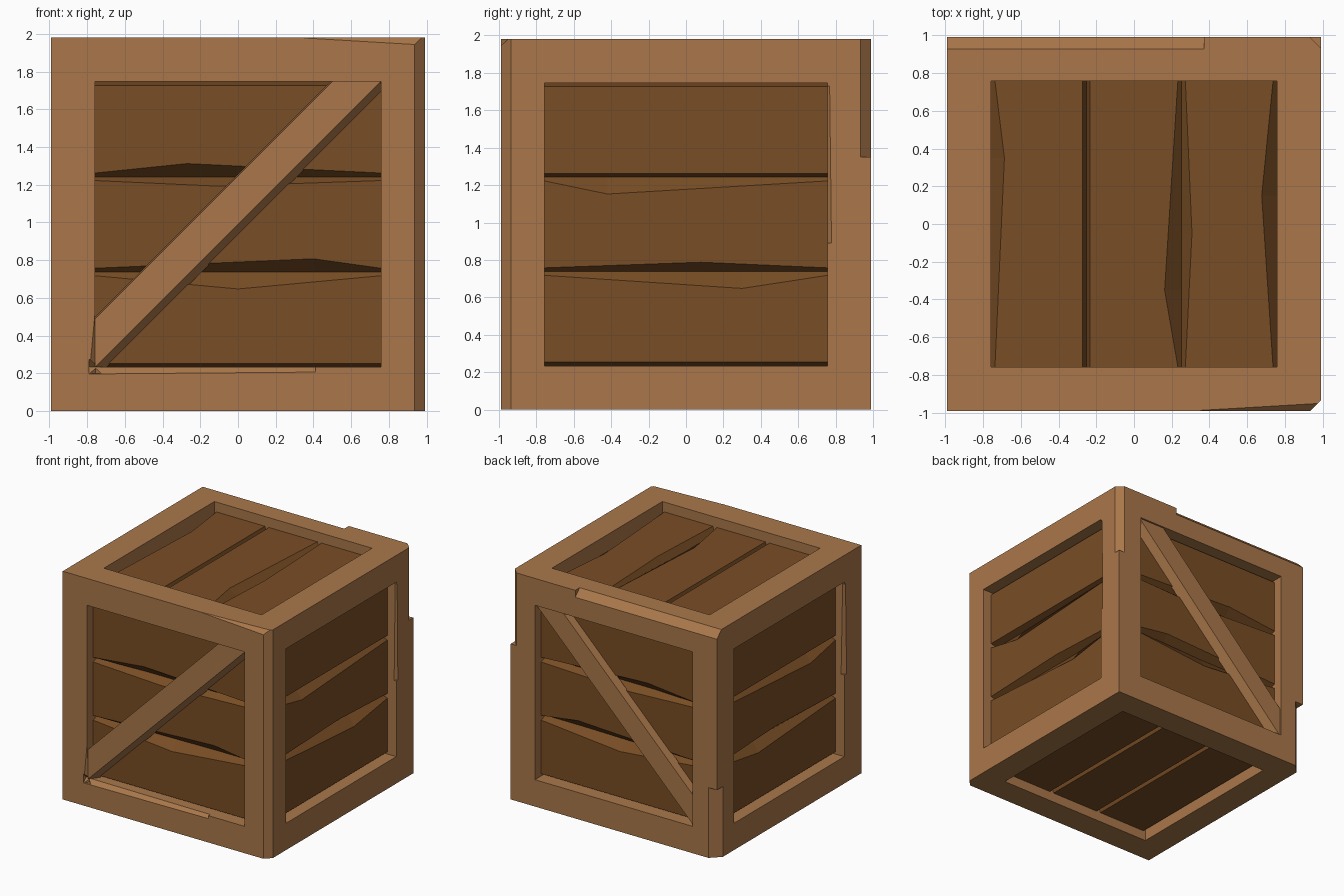
import bpy, bmesh, math
from mathutils import Vector, Matrix

if "Cube" in bpy.data.objects:
    bpy.data.objects.remove(bpy.data.objects["Cube"], do_unlink=True)

HALF = 0.99        # half size of the crate
OPEN = 0.757       # half size of each framed opening
CENTRE = Vector((0, 0, HALF))
X, Y, Z = Vector((1, 0, 0)), Vector((0, 1, 0)), Vector((0, 0, 1))


def material(name, colour):
    mat = bpy.data.materials.new(name)
    mat.use_nodes = True
    mat.diffuse_color = (*colour, 1)
    mat.node_tree.nodes["Principled BSDF"].inputs["Base Color"].default_value = (*colour, 1)
    return mat


frame_wood = material("light frame wood", (0.40, 0.185, 0.068))
plank_wood = material("dark plank wood", (0.19, 0.075, 0.018))


def make_object(name, bm, mat=None):
    bmesh.ops.recalc_face_normals(bm, faces=bm.faces)
    mesh = bpy.data.meshes.new(name)
    bm.to_mesh(mesh)
    bm.free()
    obj = bpy.data.objects.new(name, mesh)
    bpy.context.collection.objects.link(obj)
    if mat:
        mesh.materials.append(mat)
    return obj


def box(name, size, mat=None):
    bm = bmesh.new()
    bmesh.ops.create_cube(bm, size=1)
    bmesh.ops.scale(bm, vec=size, verts=bm.verts)
    bmesh.ops.translate(bm, vec=CENTRE, verts=bm.verts)
    return make_object(name, bm, mat)


def cut(target, cutter):
    cutter.hide_render = True
    mod = target.modifiers.new("cut", "BOOLEAN")
    mod.operation, mod.solver, mod.object = "DIFFERENCE", "EXACT", cutter
    bpy.context.view_layer.objects.active = target
    bpy.ops.object.modifier_apply(modifier=mod.name)
    bpy.data.objects.remove(cutter, do_unlink=True)


def chip_cutter(axis, start, end, a, b, r0, r1):
    """Tapered diamond bar lying on an edge; a and b are the other two coordinates."""
    bm = bmesh.new()
    bmesh.ops.create_cone(bm, cap_ends=True, segments=4, radius1=r0, radius2=r1,
                          depth=end - start)
    mid = (start + end) / 2
    if axis == "x":
        turn, place = Matrix.Rotation(math.pi / 2, 4, "Y"), (mid, a, b)
    else:
        turn, place = Matrix.Identity(4), (a, b, mid)
    bmesh.ops.transform(bm, matrix=Matrix.Translation(CENTRE + Vector(place)) @ turn,
                        verts=bm.verts)
    return make_object("chip_cutter", bm)


def slab(name, side, front, back, w_front, w_back, mat):
    """Solid between two outlines drawn in a side's own (along, across, out) axes."""
    u, v, w = side
    bm = bmesh.new()
    rings = [[bm.verts.new(CENTRE + u * p + v * q + w * depth) for p, q in outline]
             for outline, depth in ((front, w_front), (back, w_back))]
    n = len(front)
    for ring in rings:
        bm.faces.new(ring)
    for i in range(n):
        j = (i + 1) % n
        bm.faces.new((rings[0][i], rings[0][j], rings[1][j], rings[1][i]))
    return make_object(name, bm, mat)


# Outer frame: a cube tunnelled through along each axis
frame = box("frame", (2 * HALF,) * 3, frame_wood)
for i in range(3):
    size = [2 * OPEN] * 3
    size[i] = 3
    cut(frame, box("tunnel_cutter", size))

# Worn and split frame edges
E, I = HALF + 0.002, OPEN - 0.002
chips = [
    ("z", -1.1, 1.1, E, -E, 0.058, 0.058),
    ("z", 0.36, 1.1, E, E, 0.06, 0.06),
    ("z", -1.1, -0.38, -E, E, 0.085, 0.085),
    ("x", -1.1, 0.37, E, E, 0.065, 0.065),
    ("x", 0.35, 1.1, -E, E, 0.006, 0.05),
    ("x", -0.79, 0.41, -E, -I, 0.04, 0.03),
    ("z", -0.79, -0.48, -I, -E, 0.035, 0.006),
    ("z", -0.05, 0.74, -E, -I, 0.035, 0.02),
    ("z", -0.1, 0.74, E, I, 0.025, 0.015),
]
for chip in chips:
    cut(frame, chip_cutter(*chip))

# Plank panels: each plank has (position, depth) of the notch in its lower and upper edge
WHOLE = ((0, 0.02), (0, 0.02))
front_notches = [((0, 0.02), (0, 0.09)), ((0.4, 0.07), (-0.1, 0.05)), ((-0.27, 0.07), (0, 0.02))]
side_notches = [((0, 0.02), (0.3, 0.09)), ((0.08, 0.05), (-0.42, 0.09)), WHOLE]
top_notches = [((0.35, 0.07), (0, 0.02)), ((0, 0.02), (-0.35, 0.09)), ((-0.05, 0.055), (0.15, 0.08))]
sides = {
    "front": ((X, Z, -Y), front_notches),
    "back": ((X, Z, Y), front_notches),
    "right": ((Y, Z, X), side_notches),
    "left": ((Y, Z, -X), side_notches),
    "top": ((Y, X, Z), top_notches),
    "bottom": ((Y, X, -Z), [WHOLE] * 3),
}
FACE = HALF - 0.085
width = 2 * OPEN / 3
for name, (side, notches) in sides.items():
    for k, ((ul, dl), (uu, du)) in enumerate(notches):
        low = -OPEN + k * width
        high = low + width
        outer = [(-OPEN, low + 0.02), (ul, low + dl), (OPEN, low + 0.02),
                 (OPEN, high - 0.02), (uu, high - du), (-OPEN, high - 0.02)]
        inner = [(-OPEN, low), (ul, low), (OPEN, low),
                 (OPEN, high), (uu, high), (-OPEN, high)]
        slab(f"{name}_plank_{k + 1}", side, outer, inner, FACE, FACE - 0.06, plank_wood)

# Diagonal braces on the front and back
brace_outer = [(-OPEN, -OPEN), (OPEN, OPEN), (0.5, OPEN), (-OPEN, -0.5)]
brace_inner = [(-OPEN + 0.06, -OPEN), (OPEN, OPEN - 0.06), (0.49, OPEN), (-OPEN, -0.49)]
for name in ("front", "back"):
    slab(f"{name}_brace", sides[name][0], brace_outer, brace_inner,
         HALF - 0.015, FACE - 0.01, frame_wood)
